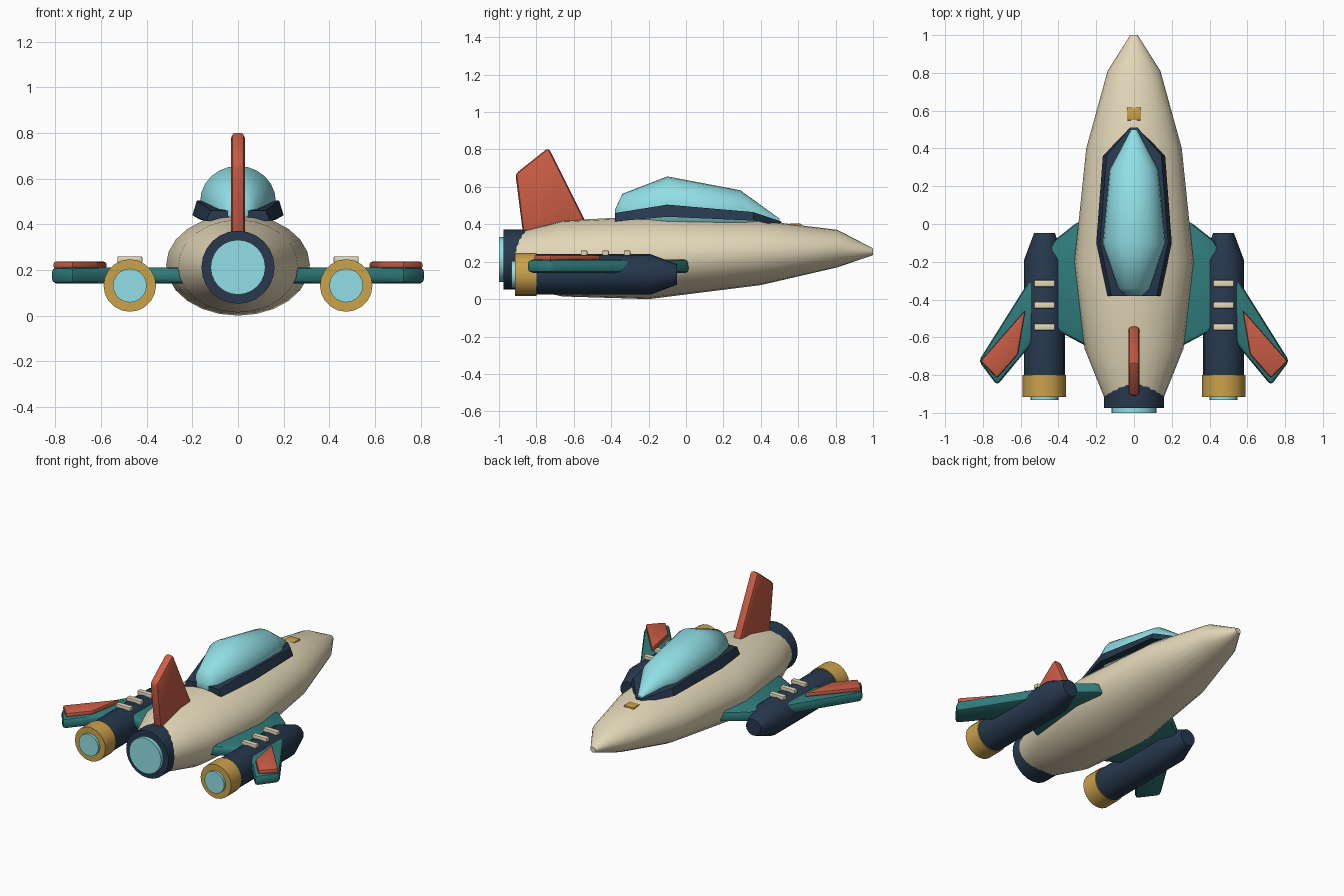
import bpy, bmesh, math

if "Cube" in bpy.data.objects:
    bpy.data.objects.remove(bpy.data.objects["Cube"])


def material(name, rgb):
    m = bpy.data.materials.new(name)
    m.diffuse_color = (*rgb, 1)
    m.use_nodes = True
    m.node_tree.nodes["Principled BSDF"].inputs["Base Color"].default_value = m.diffuse_color
    return m


CREAM = material("cream", (0.77, 0.68, 0.48))
TEAL = material("teal", (0.03, 0.2, 0.2))
NAVY = material("navy", (0.02, 0.04, 0.075))
ORANGE = material("orange", (0.6, 0.11, 0.06))
GOLD = material("gold", (0.6, 0.36, 0.07))
CYAN = material("cyan", (0.28, 0.74, 0.79))


def finish(name, bm, mat, bevel=0, angle=35):
    bmesh.ops.recalc_face_normals(bm, faces=bm.faces)
    if bevel:
        bmesh.ops.bevel(bm, geom=bm.edges[:], offset=bevel, segments=2,
                        profile=0.5, affect='EDGES', clamp_overlap=True)
    me = bpy.data.meshes.new(name)
    bm.to_mesh(me)
    bm.free()
    ob = bpy.data.objects.new(name, me)
    bpy.context.collection.objects.link(ob)
    me.materials.append(mat)
    bpy.ops.object.select_all(action='DESELECT')
    ob.select_set(True)
    bpy.context.view_layer.objects.active = ob
    bpy.ops.object.shade_smooth_by_angle(angle=math.radians(angle))
    return ob


def loft(name, rings, mat, sides=20, x=0, angle=35):
    """Skin elliptical rings (y, centre z, half width, half height)."""
    bm = bmesh.new()
    loops = []
    for y, cz, rx, rz in rings:
        loops.append([bm.verts.new((x + rx * math.sin(2 * math.pi * i / sides), y,
                                    cz + rz * math.cos(2 * math.pi * i / sides)))
                      for i in range(sides)])
    for a, b in zip(loops, loops[1:]):
        for i in range(sides):
            j = (i + 1) % sides
            bm.faces.new((a[i], a[j], b[j], b[i]))
    bm.faces.new(loops[0])
    bm.faces.new(loops[-1])
    return finish(name, bm, mat, angle=angle)


def prism(name, bottom, top, mat, bevel=0):
    """Close two matching outlines into a solid."""
    bm = bmesh.new()
    a = [bm.verts.new(p) for p in bottom]
    b = [bm.verts.new(p) for p in top]
    n = len(a)
    bm.faces.new(a)
    bm.faces.new(b)
    for i in range(n):
        j = (i + 1) % n
        bm.faces.new((a[i], a[j], b[j], b[i]))
    return finish(name, bm, mat, bevel)


def plate(name, outline, z0, z1, mat, bevel):
    return prism(name, [(x, y, z0) for x, y in outline],
                 [(x, y, z1) for x, y in outline], mat, bevel)


def box(name, x, y, z, sx, sy, sz, mat, bevel):
    pts = [(x - sx / 2, y - sy / 2), (x + sx / 2, y - sy / 2),
           (x + sx / 2, y + sy / 2), (x - sx / 2, y + sy / 2)]
    return plate(name, pts, z - sz / 2, z + sz / 2, mat, bevel)


# Fuselage
loft("fuselage", [(1, .253, .02, .018), (.81, .27, .14, .1), (.4, .248, .253, .173),
                  (-.2, .222, .315, .222), (-.66, .217, .262, .203),
                  (-.92, .212, .157, .142)], CREAM, 24, angle=45)

# Main engine nozzle and glow
loft("main_nozzle", [(-.975, .212, .16, .16), (-.83, .212, .16, .16)], NAVY, 24)
loft("main_glow", [(-1, .212, .12, .12), (-.96, .212, .12, .12)], CYAN, 24)

# Canopy glass
loft("canopy", [(.5, .418, .015, .012), (.29, .47, .128, .112), (-.1, .5, .166, .156),
                (-.34, .46, .085, .103), (-.38, .448, .045, .03)], CYAN, 24, angle=50)

# Canopy frame: stations of (y, half width, bottom z, top z)
stations = [(.51, .02, .39, .415), (.36, .165, .42, .465),
            (-.1, .2, .44, .505), (-.38, .14, .415, .46)]
bm = bmesh.new()
rows = [[bm.verts.new(p) for p in ((-w, y, b), (w, y, b), (w - .02 * (w > .1), y, t),
                                   (-w + .02 * (w > .1), y, t))]
        for y, w, b, t in stations]
for a, b in zip(rows, rows[1:]):
    for i in range(4):
        j = (i + 1) % 4
        bm.faces.new((a[i], a[j], b[j], b[i]))
bm.faces.new(rows[0])
bm.faces.new(rows[-1])
finish("canopy_frame", bm, NAVY, angle=20)

# Tail fin
fin = [(-.525, .39), (-.735, .81), (-.912, .67), (-.865, .3), (-.6, .3)]
prism("tail_fin", [(-.03, y, z) for y, z in fin], [(.03, y, z) for y, z in fin],
      ORANGE, .02)

# Nose sensor
box("nose_sensor", 0, .583, .388, .075, .07, .03, GOLD, .005)

# Wings, accents and engine pods on both sides
wing = [(.2, .025), (.3, .01), (.42, -.085), (.822, -.725), (.725, -.855),
        (.46, -.535), (.2, -.675)]
accent = [(.575, -.455), (.812, -.725), (.725, -.815), (.615, -.69)]
for side, s in (("left", -1), ("right", 1)):
    plate(side + "_wing", [(s * x, y) for x, y in wing], .14, .212, TEAL, .022)
    plate(side + "_wing_accent", [(s * x, y) for x, y in accent], .205, .237, ORANGE, .01)
    px, pz = s * .474, .132
    loft(side + "_engine_pod", [(-.82, pz, .108, .108), (-.19, pz, .108, .108),
                                (-.048, pz, .055, .055)], NAVY, 20, px)
    loft(side + "_engine_ring", [(-.915, pz, .115, .115), (-.8, pz, .115, .115)],
         GOLD, 20, px)
    loft(side + "_engine_glow", [(-.932, pz, .074, .074), (-.9, pz, .074, .074)],
         CYAN, 20, px)
    for k in range(3):
        box(f"{side}_pod_vent_{k + 1}", px, -.315 - .115 * k, .246, .11, .035, .028,
            CREAM, .006)
